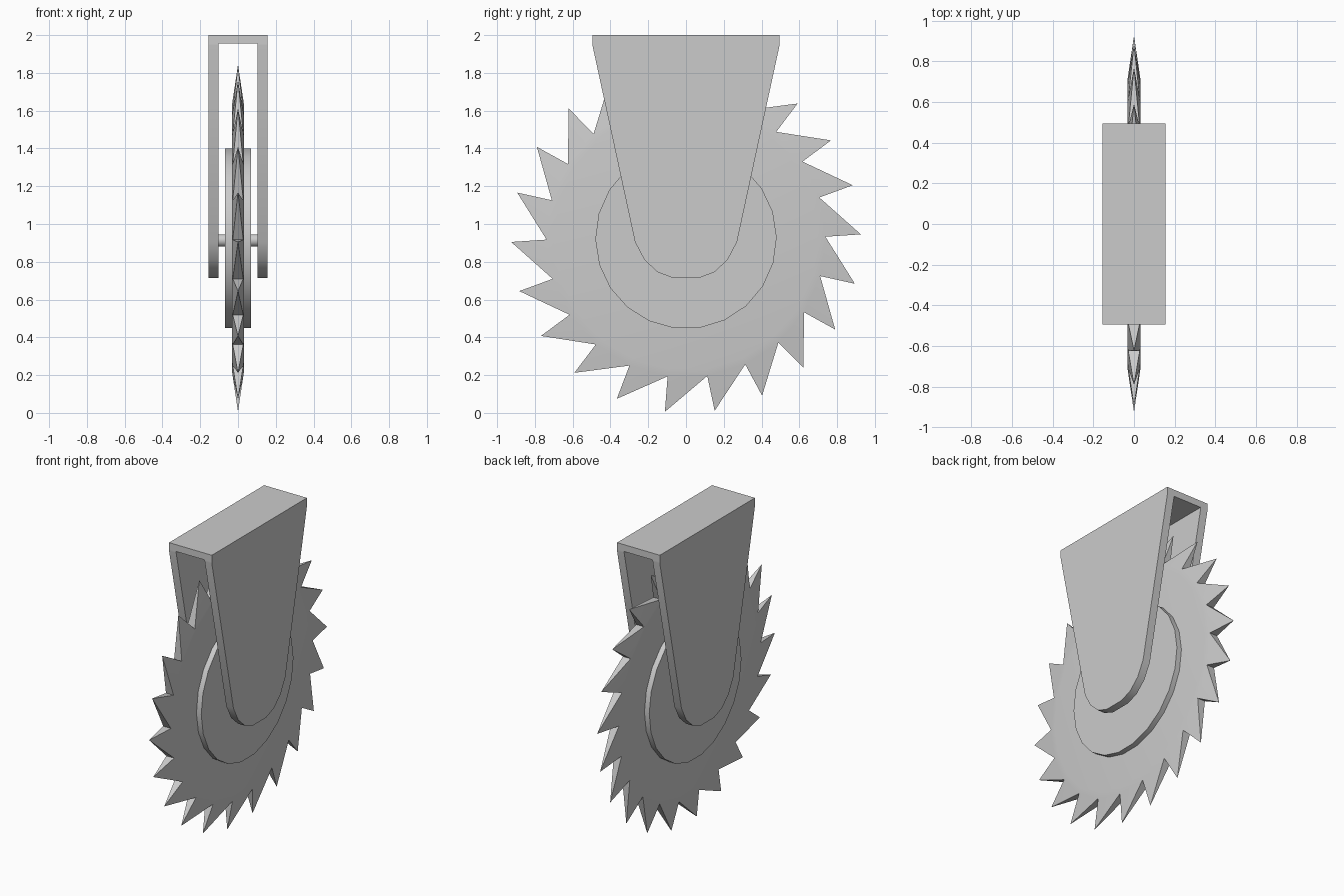
import bpy, bmesh
from math import sin, cos, radians, pi

if "Cube" in bpy.data.objects:
    bpy.data.objects.remove(bpy.data.objects["Cube"])

N, CZ = 22, 0.925   # tooth count, height of the blade centre
STEP = 2 * pi / N


def finish(bm, name, smooth=True):
    bmesh.ops.recalc_face_normals(bm, faces=bm.faces)
    me = bpy.data.meshes.new(name)
    bm.to_mesh(me)
    bm.free()
    ob = bpy.data.objects.new(name, me)
    bpy.context.collection.objects.link(ob)
    if smooth:
        bpy.ops.object.select_all(action='DESELECT')
        ob.select_set(True)
        bpy.context.view_layer.objects.active = ob
        bpy.ops.object.shade_smooth_by_angle(angle=radians(30))
    return ob


def prism(name, profile, x0, x1):
    """Extrude a (y, z) profile along x."""
    bm = bmesh.new()
    a = [bm.verts.new((x0, y, z)) for y, z in profile]
    b = [bm.verts.new((x1, y, z)) for y, z in profile]
    bm.faces.new(a)
    bm.faces.new(b)
    n = len(a)
    for i in range(n):
        j = (i + 1) % n
        bm.faces.new((a[i], a[j], b[j], b[i]))
    return finish(bm, name)


def circle(r, n, z=CZ):
    return [(r * cos(radians(0.6) + i * 2 * pi / n), z + r * sin(radians(0.6) + i * 2 * pi / n)) for i in range(n)]


# saw blade: flat web, tapered rim, each tooth ending in a sharp point
bm = bmesh.new()


def vert(x, r, a):
    return bm.verts.new((x, r * cos(a), CZ + r * sin(a)))


base = radians(0.6)
tips = [vert(0, 0.926, radians(1.25) + i * STEP) for i in range(N)]
valleys = []
for s in (-1, 1):
    ring = [vert(s * 0.033, 0.70, base + i * STEP) for i in range(N)]
    val = [vert(s * 0.028, 0.738, base + i * STEP) for i in range(N)]
    valleys.append(val)
    bm.faces.new(ring)
    for i in range(N):
        j = (i + 1) % N
        bm.faces.new((ring[i], ring[j], val[j], val[i]))
        bm.faces.new((val[i], val[j], tips[i]))
for i in range(N):
    j = (i + 1) % N
    bm.faces.new((valleys[0][i], valleys[1][i], tips[i]))
    bm.faces.new((valleys[0][j], valleys[1][j], tips[i]))
finish(bm, "saw_blade")

# hub disc and axle
prism("hub_disc", circle(0.48, N), -0.068, 0.068)
prism("axle", circle(0.033, N, 0.913), -0.11, 0.11)

# bracket: two tapered arms with rounded ends under a top plate
half = [(0.07, 0.715), (0.15, 0.745), (0.22, 0.81), (0.27, 0.905), (0.495, 1.945), (0.495, 1.956)]
arm = half + [(-y, z) for y, z in reversed(half)]
for side, s in (("left", -1), ("right", 1)):
    prism("bracket_arm_" + side, arm, s * 0.104, s * 0.156)
prism("bracket_top", [(-0.495, 1.955), (0.495, 1.955), (0.495, 2.0), (-0.495, 2.0)], -0.156, 0.156)
